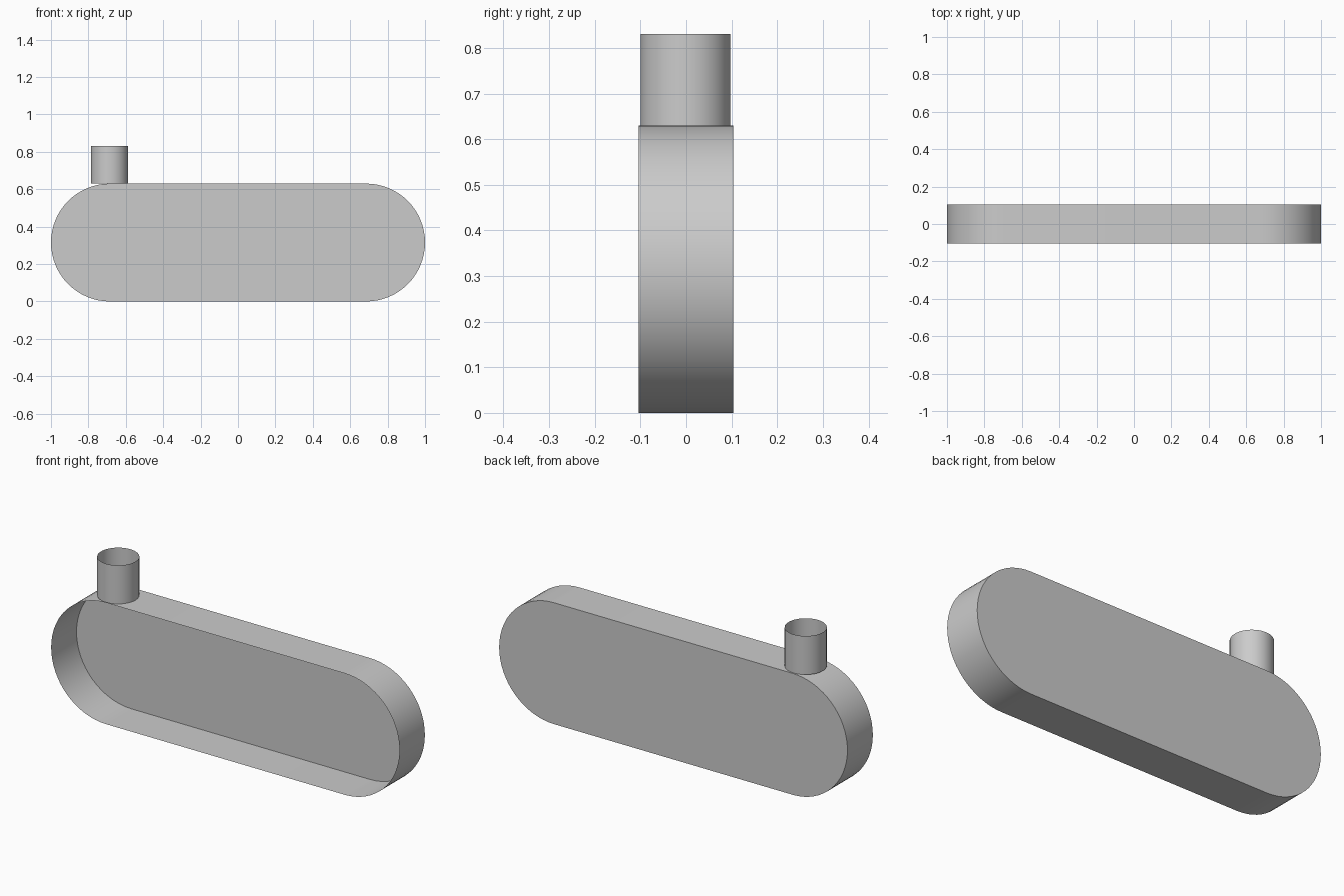
import bpy, bmesh, math

if "Cube" in bpy.data.objects:
    bpy.data.objects.remove(bpy.data.objects["Cube"])

RADIUS, CENTRE_X, HALF_DEPTH = 0.315, 0.685, 0.104
ARC_STEPS = 32

grey = bpy.data.materials.new("plain grey")
grey.diffuse_color = (0.6, 0.6, 0.6, 1)
grey.use_nodes = True
grey.node_tree.nodes["Principled BSDF"].inputs["Base Color"].default_value = grey.diffuse_color


def extruded_shell(name, outline, offset, keep_base):
    """Sweep a closed outline into a thin wall, with or without its base sheet."""
    bm = bmesh.new()
    base = [bm.verts.new(p) for p in outline]
    end = [bm.verts.new([a + b for a, b in zip(p, offset)]) for p in outline]
    n = len(base)
    for i in range(n):
        j = (i + 1) % n
        bm.faces.new((base[i], base[j], end[j], end[i]))
    if keep_base:
        bm.faces.new(base[::-1])
    mesh = bpy.data.meshes.new(name)
    bm.to_mesh(mesh)
    bm.free()
    mesh.materials.append(grey)
    obj = bpy.data.objects.new(name, mesh)
    bpy.context.collection.objects.link(obj)
    bpy.context.view_layer.objects.active = obj
    obj.select_set(True)
    bpy.ops.object.shade_smooth_by_angle(angle=math.radians(35))
    obj.select_set(False)
    return obj


# Pill-shaped tray: closed back sheet, open front
pill = []
for side in (1, -1):
    for i in range(ARC_STEPS + 1):
        a = -math.pi / 2 + math.pi * i / ARC_STEPS
        pill.append((side * (CENTRE_X + RADIUS * math.cos(a)), HALF_DEPTH,
                     RADIUS + side * RADIUS * math.sin(a)))
extruded_shell("tray_body", pill, (0, -2 * HALF_DEPTH, 0), True)

# Open tube standing on the top left
ring = [(-0.687 + 0.099 * math.cos(math.tau * i / 48),
         -0.001 + 0.099 * math.sin(math.tau * i / 48), 2 * RADIUS)
        for i in range(48)]
extruded_shell("filler_tube", ring, (0, 0, 0.2), False)
